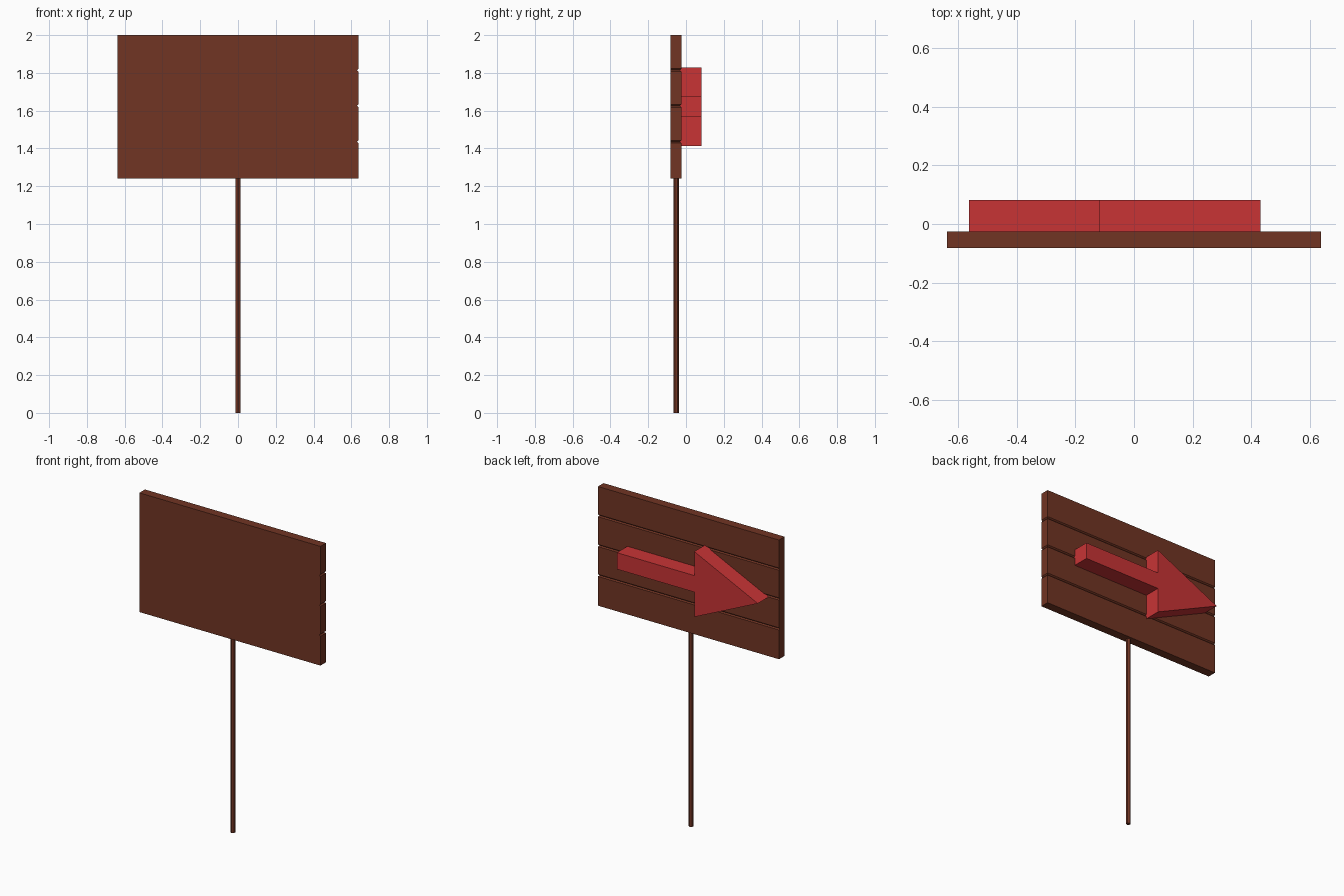
import bpy, bmesh, math

if "Cube" in bpy.data.objects:
    bpy.data.objects.remove(bpy.data.objects["Cube"])


def material(name, rgb):
    m = bpy.data.materials.new(name)
    m.diffuse_color = (*rgb, 1)
    m.use_nodes = True
    m.node_tree.nodes["Principled BSDF"].inputs["Base Color"].default_value = m.diffuse_color
    return m


def finish(bm, name, mat):
    bmesh.ops.recalc_face_normals(bm, faces=bm.faces)
    me = bpy.data.meshes.new(name)
    bm.to_mesh(me)
    bm.free()
    me.materials.append(mat)
    ob = bpy.data.objects.new(name, me)
    bpy.context.collection.objects.link(ob)
    return ob


def loft(rings, name, mat):
    """Closed skin through a stack of rings with equal point counts."""
    bm = bmesh.new()
    rows = [[bm.verts.new(p) for p in ring] for ring in rings]
    n = len(rows[0])
    for a, b in zip(rows, rows[1:]):
        for i in range(n):
            j = (i + 1) % n
            bm.faces.new((a[i], a[j], b[j], b[i]))
    bm.faces.new(rows[0])
    bm.faces.new(rows[-1])
    return finish(bm, name, mat)


brown = material("brown wood", (0.165, 0.035, 0.017))
red = material("red paint", (0.58, 0.034, 0.036))

# Plank board: V grooves run across the back and round the +x end
LEFT, RIGHT, FRONT, BACK = -0.637, 0.637, -0.081, -0.025
BOTTOM, TOP, GROOVE = 1.242, 2.0, 0.007


def board_ring(z, inset=0.0):
    r, b = RIGHT - inset, BACK - inset
    return [(LEFT, FRONT, z), (r, FRONT, z), (r, b, z), (LEFT, b, z)]


rings = [board_ring(BOTTOM)]
for z in (1.435, 1.625, 1.815):
    rings += [board_ring(z - GROOVE), board_ring(z, GROOVE), board_ring(z + GROOVE)]
rings.append(board_ring(TOP))
loft(rings, "plank_board", brown)

# Hexagonal post, top tucked into the board
hexagon = [(0.014 * math.sin(k * math.pi / 3), -0.051 + 0.014 * math.cos(k * math.pi / 3))
           for k in range(6)]
loft([[(x, y, z) for x, y in hexagon] for z in (0, 1.26)], "post", brown)

# Raised arrow on the back, pointing to -x
arrow = [(0.43, 1.57), (0.43, 1.675), (-0.115, 1.675), (-0.115, 1.828),
         (-0.562, 1.617), (-0.115, 1.412), (-0.115, 1.57)]
loft([[(x, y, z) for x, z in arrow] for y in (BACK - 0.01, 0.081)], "arrow", red)
